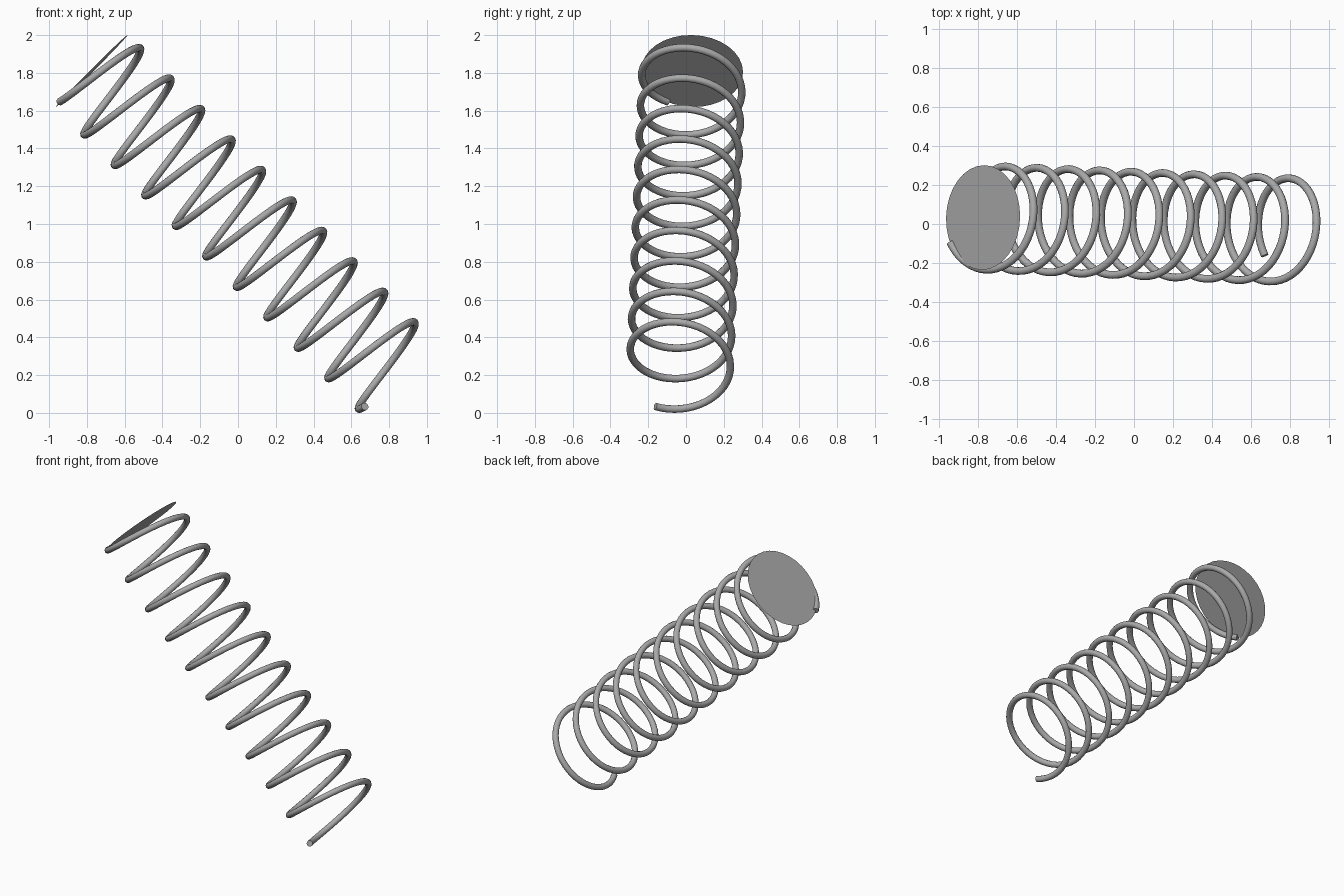
import bpy, bmesh
from math import cos, sin, pi, tau
from mathutils import Vector

cube = bpy.data.objects.get("Cube")
if cube:
    bpy.data.objects.remove(cube, do_unlink=True)

# Shared grey metal
metal = bpy.data.materials.new("grey metal")
metal.use_nodes = True
colour = (0.4, 0.4, 0.4, 1)
metal.diffuse_color = colour
metal.node_tree.nodes["Principled BSDF"].inputs["Base Color"].default_value = colour

TOP = Vector((-0.775, 0.033, 1.81))        # coil axis at its upper end
PITCH = Vector((0.1615, -0.0067, -0.1613))  # travel along the axis per turn
RADIUS, WIRE = 0.267, 0.02
TURNS, STEPS = 10, 48
START = -2.64                              # angle of the upper wire end

# Frame across the axis: 'side' is close to +y, 'up' points up and to the right
axis = PITCH.normalized()
side = (Vector((0, 1, 0)) - axis * axis.y).normalized()
up = side.cross(axis) if side.cross(axis).z > 0 else axis.cross(side)


def ring(angle, radius):
    return (up * cos(angle) + side * sin(angle)) * radius


# Coil: a round wire swept along a helix, with capped ends
curve = bpy.data.curves.new("spring_coil", "CURVE")
curve.dimensions = "3D"
curve.bevel_depth = WIRE
curve.bevel_resolution = 4
curve.use_fill_caps = True
count = TURNS * STEPS + 1
spline = curve.splines.new("POLY")
spline.points.add(count - 1)
for i, point in enumerate(spline.points):
    t = i / STEPS
    point.co = (*(TOP + PITCH * t + ring(START + tau * t, RADIUS)), 1)
coil = bpy.data.objects.new("spring_coil", curve)
bpy.context.collection.objects.link(coil)
curve.materials.append(metal)
bpy.ops.object.select_all(action="DESELECT")
coil.select_set(True)
bpy.context.view_layer.objects.active = coil
bpy.ops.object.convert(target="MESH")
bpy.ops.object.shade_smooth_by_angle(angle=pi / 4)

# Flat round plate closing the upper end
bm = bmesh.new()
face = bm.faces.new([bm.verts.new(TOP + ring(tau * i / 32, RADIUS + 0.002)) for i in range(32)])
face.normal_update()
if face.normal.z < 0:
    face.normal_flip()
mesh = bpy.data.meshes.new("end_plate")
bm.to_mesh(mesh)
bm.free()
mesh.materials.append(metal)
bpy.context.collection.objects.link(bpy.data.objects.new("end_plate", mesh))
